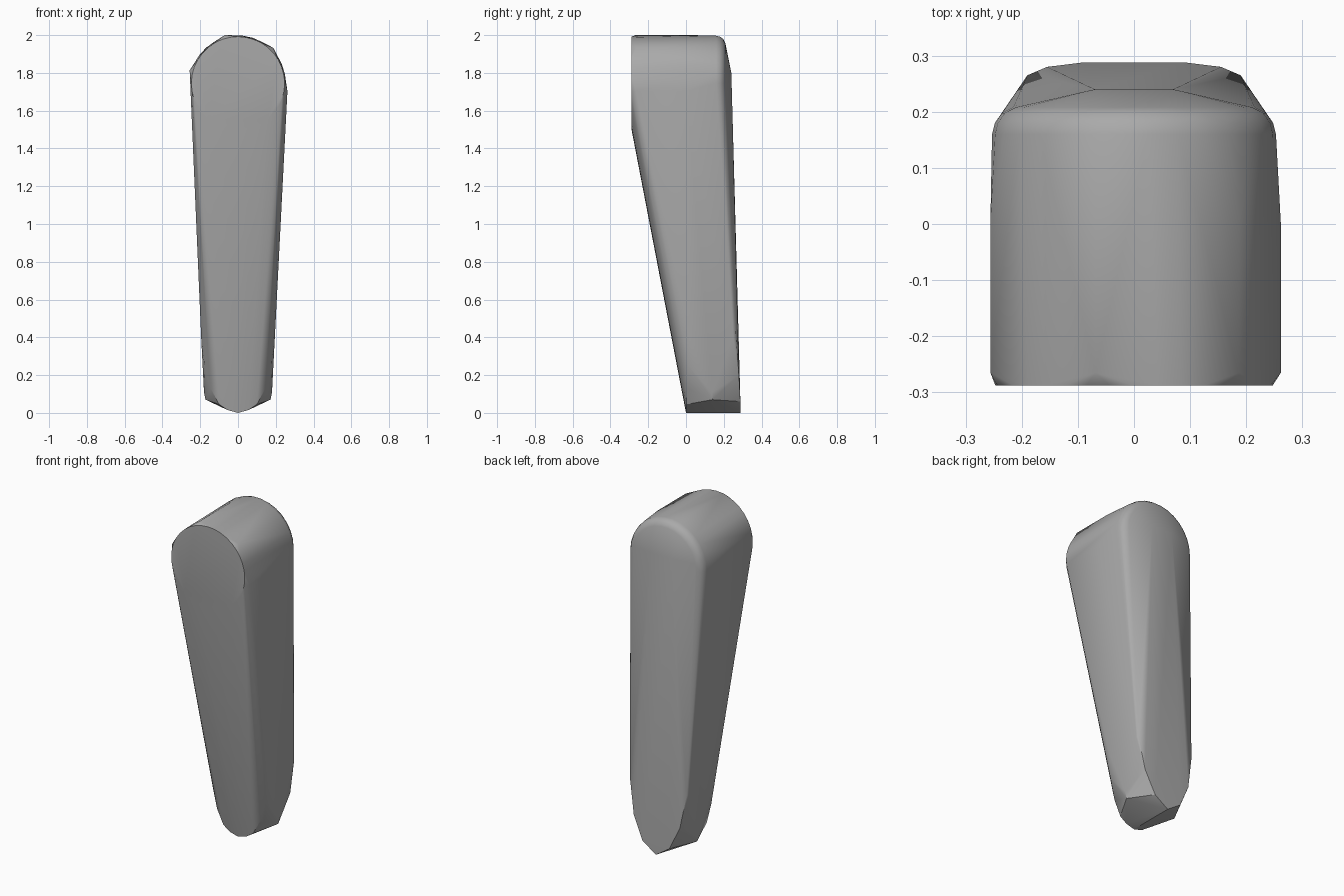
import bpy, bmesh
from math import sin, cos, radians

cube = bpy.data.objects.get("Cube")
if cube:
    bpy.data.objects.remove(cube, do_unlink=True)

grey = bpy.data.materials.new("plain_grey")
grey.use_nodes = True
grey.diffuse_color = (0.4, 0.4, 0.4, 1)
bsdf = grey.node_tree.nodes["Principled BSDF"]
bsdf.inputs["Base Color"].default_value = grey.diffuse_color

HEAD_Z = 1.745


def arc(radius, y, angles):
    """Points round the head axis, which runs front to back."""
    return [(radius * cos(radians(a)), y, HEAD_Z + radius * sin(radians(a)))
            for a in angles]


def both_sides(points):
    return [(s * x, y, z) for x, y, z in points for s in (-1, 1)]


points = []
# round flat end of the head
points += arc(0.247, -0.288, range(0, 360, 10))
# faceted crown, slightly proud of the round end
for y in (-0.265, 0.0):
    points += arc(0.265, y, (-9, 45, 105, 165))
# rounded rim at the back of the head
for radius, y in ((0.253, 0.16), (0.248, 0.18), (0.235, 0.198), (0.215, 0.208)):
    points += arc(radius, y, range(0, 181, 12))
# flat back panel, its top corners and round lower end
points += both_sides([(0.07, 0.24, 1.8), (0.19, 0.265, 0.4),
                      (0.155, 0.28, 0.2), (0.09, 0.288, 0.06)])
# lower ends of the side panels
points += both_sides([(0.195, 0.02, 0.4), (0.195, 0.25, 0.4),
                      (0.18, 0.14, 0.11), (0.172, 0.14, 0.07)])
# round lower end of the sloping front
points += both_sides([(0.055, 0.0, 0.015), (0.1, 0.002, 0.045),
                      (0.145, 0.006, 0.13), (0.178, 0.012, 0.25)])
# keel along the foot
points += [(0, 0, 0), (0, 0.288, 0)]

bm = bmesh.new()
for p in points:
    bm.verts.new(p)
hull = bmesh.ops.convex_hull(bm, input=bm.verts[:])
loose = [v for v in bm.verts if not v.link_faces]
bmesh.ops.delete(bm, geom=loose, context='VERTS')
bmesh.ops.dissolve_limit(bm, angle_limit=radians(0.5),
                         verts=bm.verts[:], edges=bm.edges[:])
bmesh.ops.recalc_face_normals(bm, faces=bm.faces[:])

mesh = bpy.data.meshes.new("tapered_handle")
bm.to_mesh(mesh)
bm.free()
mesh.materials.append(grey)
handle = bpy.data.objects.new("tapered_handle", mesh)
bpy.context.collection.objects.link(handle)

# smooth the rounded parts, keep the sharp rims
bpy.ops.object.select_all(action='DESELECT')
handle.select_set(True)
bpy.context.view_layer.objects.active = handle
bpy.ops.object.shade_smooth_by_angle(angle=radians(28))
